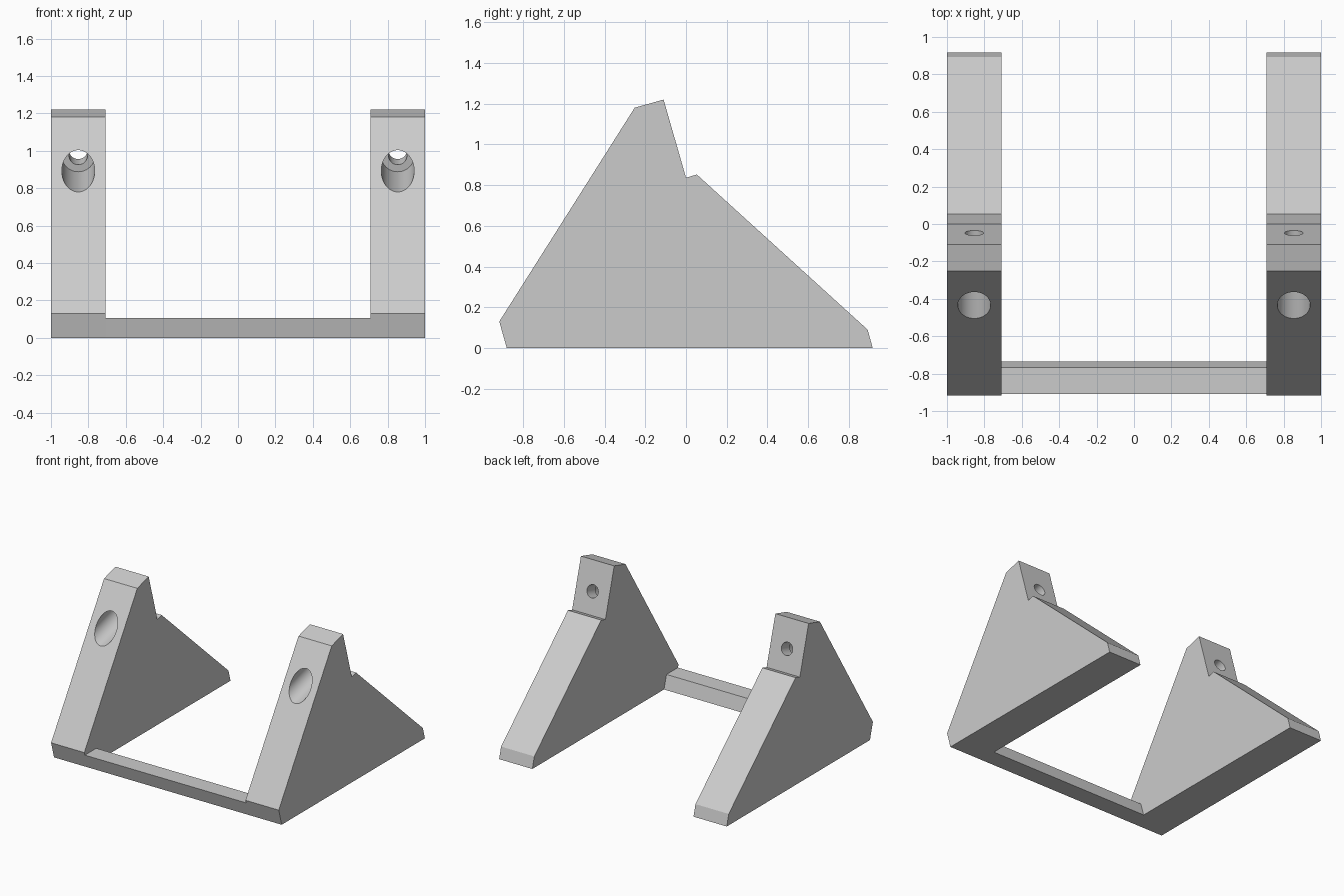
import bpy
import bmesh
from math import radians
from mathutils import Vector

cube = bpy.data.objects.get("Cube")
if cube:
    bpy.data.objects.remove(cube, do_unlink=True)

# Single grey finish
grey = bpy.data.materials.new("matte grey")
grey.use_nodes = True
grey.diffuse_color = (0.6, 0.6, 0.6, 1)
grey.node_tree.nodes["Principled BSDF"].inputs["Base Color"].default_value = grey.diffuse_color

TILT = radians(16)
AXIS = Vector((0, 0.961, 0.276))     # direction of the screw bore, front to back
LEG_IN, LEG_OUT = 0.708, 1.0
BORE_X = (LEG_IN + LEG_OUT) / 2


def prism(name, profile, x0, x1, caps=True):
    """Extrude a side profile of (y, z) points from x0 to x1."""
    bm = bmesh.new()
    near = [bm.verts.new((x0, y, z)) for y, z in profile]
    far = [bm.verts.new((x1, y, z)) for y, z in profile]
    n = len(profile)
    for i in range(n):
        j = (i + 1) % n
        bm.faces.new((near[i], near[j], far[j], far[i]))
    if caps:
        bm.faces.new(near[::-1])
        bm.faces.new(far)
        bmesh.ops.recalc_face_normals(bm, faces=bm.faces)
    mesh = bpy.data.meshes.new(name)
    bm.to_mesh(mesh)
    bm.free()
    mesh.materials.append(grey)
    obj = bpy.data.objects.new(name, mesh)
    bpy.context.collection.objects.link(obj)
    return obj


def drill(obj, start, length, radius):
    """Cut a round bore that runs from start along the tilted axis."""
    bpy.ops.mesh.primitive_cylinder_add(
        vertices=64, radius=radius, depth=length,
        location=start + AXIS * length / 2,
        rotation=(TILT - radians(90), 0, 0))
    cutter = bpy.context.object
    cutter.name = "bore_cutter"
    cutter.hide_render = True
    cutter.data.materials.append(grey)
    mod = obj.modifiers.new("bore", "BOOLEAN")
    mod.operation = "DIFFERENCE"
    mod.solver = "EXACT"
    mod.object = cutter
    bpy.context.view_layer.objects.active = obj
    bpy.ops.object.modifier_apply(modifier=mod.name)
    bpy.data.objects.remove(cutter, do_unlink=True)


# Triangular side legs with a notched back and a counterbored screw hole
leg_profile = [(-0.88, 0), (0.917, 0), (0.892, 0.09), (0.053, 0.852),
               (0, 0.836), (-0.11, 1.22), (-0.252, 1.18), (-0.917, 0.13)]
for name, side in (("left_leg", 1), ("right_leg", -1)):
    leg = prism(name, leg_profile, side * LEG_IN, side * LEG_OUT)
    step = Vector((side * BORE_X, -0.153, 0.973))
    drill(leg, step - AXIS * 0.6, 0.6, 0.088)       # counterbore from the front
    drill(leg, step - AXIS * 0.1, 0.5, 0.049)       # screw hole out of the back
    bpy.ops.object.select_all(action="DESELECT")
    leg.select_set(True)
    bpy.context.view_layer.objects.active = leg
    bpy.ops.object.shade_smooth_by_angle(angle=radians(20))

# Front crossbar, open-ended where it meets the legs
bar_profile = [(-0.88, 0), (-0.735, 0), (-0.767, 0.107), (-0.91, 0.107)]
prism("crossbar", bar_profile, LEG_IN, -LEG_IN, caps=False)
